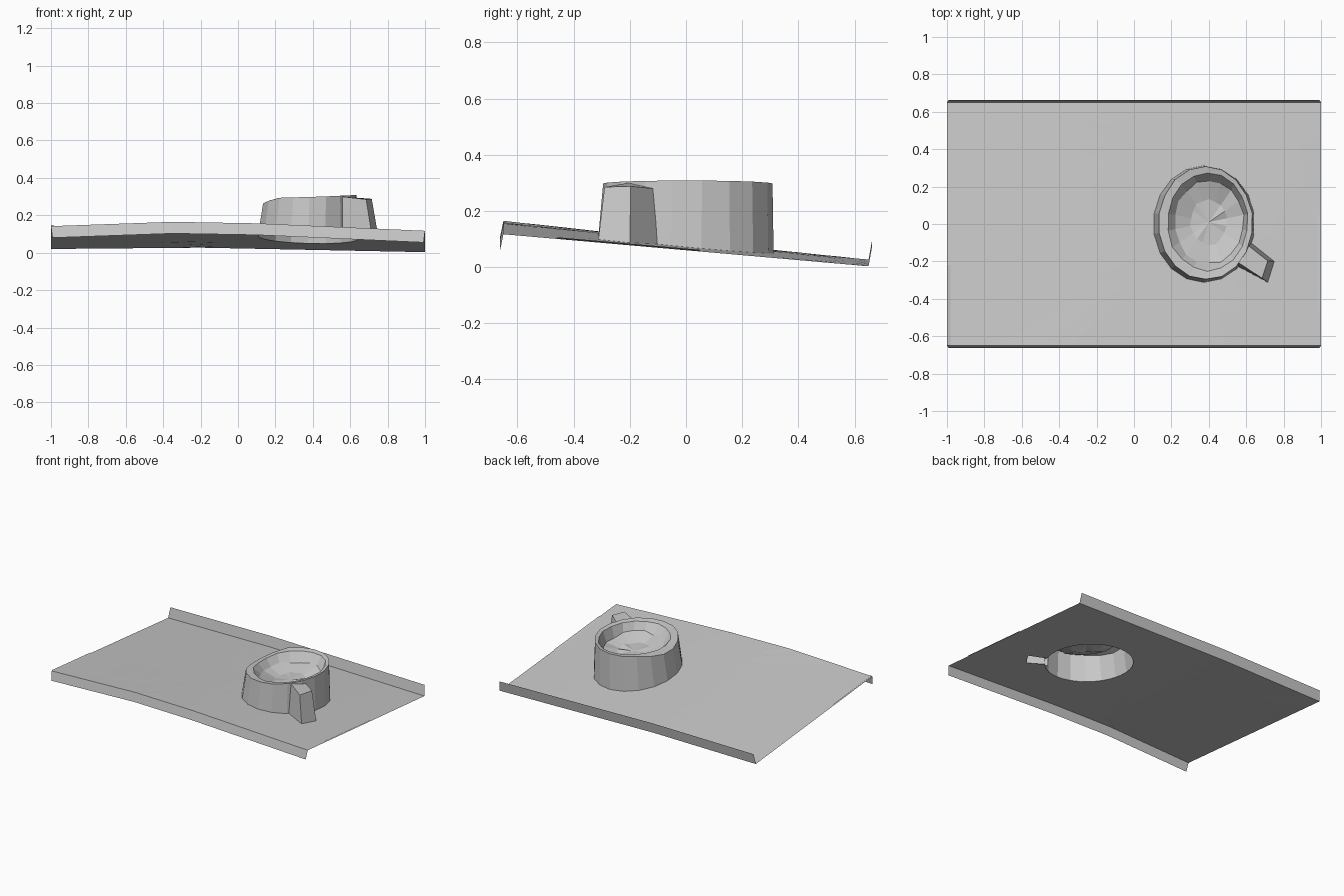
import bpy, bmesh, math, random

random.seed(4)
if "Cube" in bpy.data.objects:
    bpy.data.objects.remove(bpy.data.objects["Cube"])

grey = bpy.data.materials.new("light_grey")
grey.use_nodes = True
colour = (0.58, 0.58, 0.58, 1)
grey.diffuse_color = colour
grey.node_tree.nodes["Principled BSDF"].inputs["Base Color"].default_value = colour

HX, HY = 1.0, 0.65          # half size of the sheet
CX, CY = 0.375, 0.0         # mug centre
SIDES = 18


def ramp(x, pts):
    """Piecewise linear curve through (x, value) points."""
    if x <= pts[0][0]:
        return pts[0][1]
    for (a, u), (b, v) in zip(pts, pts[1:]):
        if x <= b:
            return u + (v - u) * (x - a) / (b - a)
    return pts[-1][1]


def sheet_z(x, y):
    """Sloping, slightly crowned sheet height."""
    front = ramp(x, [(-1, .142), (-.35, .165), (.1, .157), (1, .117)])
    back = ramp(x, [(-1, .02), (-.2, .027), (1, .003)])
    t = (y + HY) / (2 * HY)
    return front + (back - front) * t


def finish(name, bm, normals=False):
    if normals:
        bmesh.ops.recalc_face_normals(bm, faces=bm.faces)
    mesh = bpy.data.meshes.new(name)
    bm.to_mesh(mesh)
    bm.free()
    mesh.materials.append(grey)
    obj = bpy.data.objects.new(name, mesh)
    bpy.context.collection.objects.link(obj)
    return obj


def loft(bm, rings, closed=True):
    """Skin faces between successive rings of points."""
    vr = [[bm.verts.new(p) for p in ring] for ring in rings]
    for a, b in zip(vr, vr[1:]):
        n = len(a)
        for i in range(n if closed else n - 1):
            j = (i + 1) % n
            bm.faces.new((a[i], a[j], b[j], b[i]))
    return vr


def to_border(a):
    """Point where a ray from the mug centre meets the sheet border."""
    dx, dy = math.cos(a), math.sin(a)
    hits = []
    if abs(dx) > 1e-6:
        hits.append((math.copysign(HX, dx) - CX) / dx)
    if abs(dy) > 1e-6:
        hits.append((math.copysign(HY, dy) - CY) / dy)
    r = min(hits)
    return CX + dx * r, CY + dy * r


# Sheet with an opening below the mug and its handle
handle_angle = math.radians(-35)
half = math.radians(9)
angles = [2 * math.pi * i / 36 - math.pi for i in range(36)]
angles = [a for a in angles if abs(a - handle_angle) > half + .03]
angles += [handle_angle + s * half * k for s in (-1, 1) for k in (1, .97)]
angles += [math.atan2(sy * HY - CY, sx * HX - CX) for sx in (-1, 1) for sy in (-1, 1)]
# extra rays that give the long borders an even curve
angles += [math.atan2(sy * HY - CY, x - CX) for sy in (-1, 1) for x in (-.75, -.5, -.35, -.2)]
angles = sorted(angles)
rings = []
for t in (0, .12, .3, .5, .75, 1):
    ring = []
    for a in angles:
        lobe = abs(a - handle_angle) < half * .99
        ex, ey = (.40, .40) if lobe else (.265, .305)
        hx, hy = CX + ex * math.cos(a), CY + ey * math.sin(a)
        bx, by = to_border(a)
        x, y = hx + (bx - hx) * t, hy + (by - hy) * t
        ring.append((x, y, sheet_z(x, y)))
    rings.append(ring)
bm = bmesh.new()
loft(bm, rings)
bmesh.ops.remove_doubles(bm, verts=bm.verts, dist=1e-4)
bmesh.ops.recalc_face_normals(bm, faces=bm.faces)
if sum(f.normal.z for f in bm.faces) < 0:
    bmesh.ops.reverse_faces(bm, faces=bm.faces)
finish("sheet", bm)

# Long border lips: front turned down, back turned up
xs = [-1, -.75, -.5, -.35, -.2, .1, .4, .7, 1]
for name, side, drop in (("front_lip", -1, -.062), ("back_lip", 1, .072)):
    bm = bmesh.new()
    edge = [(x, side * HY, sheet_z(x, side * HY)) for x in xs]
    lip = [(x * .992, side * .663, z + drop) for x, y, z in edge]
    loft(bm, [lip, edge] if side < 0 else [edge, lip], closed=False)
    bm.normal_update()
    if sum(f.normal.y for f in bm.faces) > 0:
        bmesh.ops.reverse_faces(bm, faces=bm.faces)
    finish(name, bm)

# Narrow raised slivers along the short borders
for name, side, y0, y1 in (("left_sliver", 1, -.46, .05), ("right_sliver", -1, -.65, -.22)):
    bm = bmesh.new()
    rows = [[(side * x, y, sheet_z(side * x, y) + dz) for y in (y0, y1)]
            for x, dz in ((.982, .001), (.998, .006))]
    loft(bm, rows, closed=False)
    bm.normal_update()
    if sum(f.normal.z for f in bm.faces) < 0:
        bmesh.ops.reverse_faces(bm, faces=bm.faces)
    finish(name, bm)


# Mug: outer wall, rim and shallow hollow
def oval(cx, cy, rx, ry, height, rough=0):
    ring = []
    for i in range(SIDES):
        a = 2 * math.pi * (i + .5) / SIDES
        k = 1 + random.uniform(-rough, rough)
        x, y = cx + rx * k * math.cos(a), cy + ry * k * math.sin(a)
        ring.append((x, y, height(x, y)))
    return ring


def rim_z(x, y):
    return ramp(x, [(.13, .262), (.2, .293), (.45, .3), (.62, .308)])


bm = bmesh.new()
vr = loft(bm, [
    oval(CX, 0, .272, .312, sheet_z),
    oval(.383, .005, .252, .302, rim_z, .008),
    oval(.393, .01, .215, .262, lambda x, y: rim_z(x, y) - .006, .02),
    oval(.4, .01, .185, .222, lambda x, y: .235 + random.uniform(-.015, .015), .03),
    oval(.4, .01, .1, .12, lambda x, y: .205 + random.uniform(-.008, .008), .05),
])
middle = bm.verts.new((.4, .01, .2))
for i in range(SIDES):
    bm.faces.new((vr[-1][i], vr[-1][(i + 1) % SIDES], middle))
finish("mug", bm)

# Handle: open tapered block against the mug wall
bm = bmesh.new()
foot = [(.535, -.215), (.715, -.312), (.75, -.2), (.625, -.1)]
top = [(.555, -.205, .3), (.685, -.29, .285), (.715, -.197, .288), (.615, -.118, .28)]
vr = loft(bm, [[(x, y, sheet_z(x, y)) for x, y in foot], top], closed=False)
bm.faces.new(vr[1])
finish("handle", bm)
